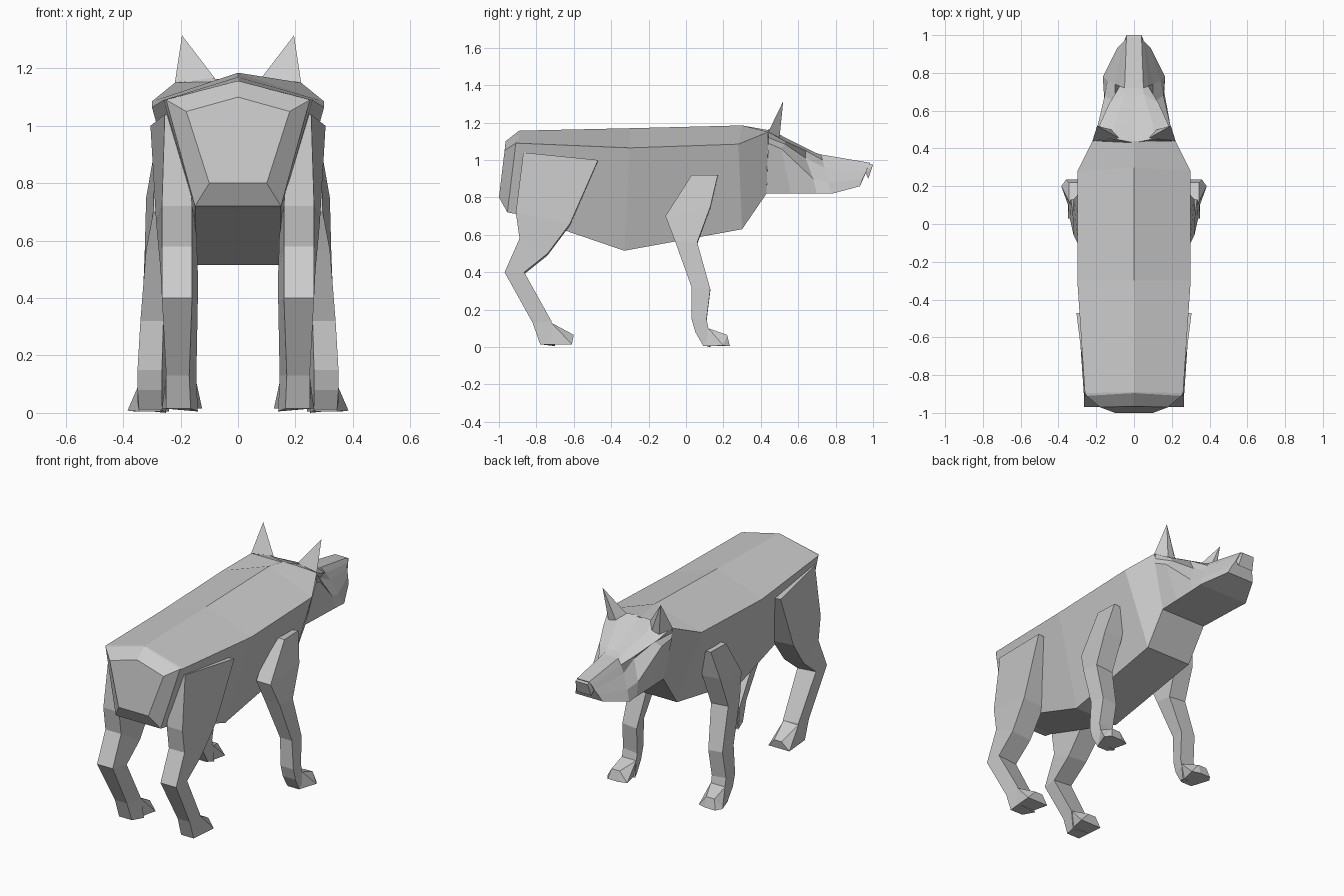
import bpy, bmesh

if "Cube" in bpy.data.objects:
    bpy.data.objects.remove(bpy.data.objects["Cube"], do_unlink=True)

grey = bpy.data.materials.new("plain grey")
grey.use_nodes = True
grey.diffuse_color = (0.6, 0.6, 0.6, 1)
grey.node_tree.nodes["Principled BSDF"].inputs["Base Color"].default_value = (0.6, 0.6, 0.6, 1)


def finish(name, bm):
    bmesh.ops.recalc_face_normals(bm, faces=bm.faces)
    mesh = bpy.data.meshes.new(name)
    bm.to_mesh(mesh)
    bm.free()
    mesh.materials.append(grey)
    obj = bpy.data.objects.new(name, mesh)
    bpy.context.collection.objects.link(obj)
    return obj


def loft(name, rings):
    """Skin closed rings of equal length and cap both ends."""
    bm = bmesh.new()
    vs = [[bm.verts.new(p) for p in r] for r in rings]
    n = len(vs[0])
    for a, b in zip(vs, vs[1:]):
        for i in range(n):
            j = (i + 1) % n
            bm.faces.new((a[i], a[j], b[j], b[i]))
    bm.faces.new(vs[0])
    bm.faces.new(vs[-1])
    return finish(name, bm)


def hull(name, pts, side=1):
    bm = bmesh.new()
    for x, y, z in pts:
        bm.verts.new((x * side, y, z))
    res = bmesh.ops.convex_hull(bm, input=bm.verts)
    bmesh.ops.delete(bm, geom=[v for v in res["geom_interior"] if isinstance(v, bmesh.types.BMVert)],
                     context="VERTS")
    return finish(name, bm)


def whole(half):
    """Half section from top centre to lower side, mirrored into a full ring."""
    return half + [(-x, y, z) for x, y, z in reversed(half[1:])]


# Trunk: rump cap, hips, belly, chest, neck
loft("body", [whole(r) for r in (
    [(0, -0.965, 1.10), (0.18, -0.97, 1.05), (0.10, -1.0, 0.80)],
    [(0, -0.895, 1.155), (0.25, -0.91, 1.09), (0.15, -0.955, 0.72)],
    [(0, -0.89, 1.157), (0.26, -0.895, 1.09), (0.15, -0.90, 0.71)],
    [(0, -0.30, 1.17), (0.30, -0.30, 1.065), (0.145, -0.33, 0.515)],
    [(0, 0.30, 1.185), (0.30, 0.28, 1.085), (0.15, 0.30, 0.63)],
    [(0, 0.44, 1.16), (0.22, 0.44, 1.15), (0.15, 0.43, 0.82)],
)])

# Head: top centre, top edge, brow, eye hollow, cheek, jaw
loft("head", [whole(r) for r in (
    [(0, 0.43, 1.16), (0.10, 0.45, 1.165), (0.21, 0.44, 1.15),
     (0.215, 0.44, 1.12), (0.215, 0.44, 1.09), (0.15, 0.43, 0.82)],
    [(0, 0.53, 1.12), (0.10, 0.53, 1.12), (0.18, 0.53, 1.10),
     (0.16, 0.53, 1.085), (0.195, 0.51, 1.06), (0.155, 0.56, 0.82)],
    [(0, 0.67, 1.045), (0.05, 0.69, 1.04), (0.13, 0.64, 1.05),
     (0.10, 0.64, 1.01), (0.155, 0.68, 0.90), (0.16, 0.70, 0.82)],
    [(0, 0.72, 1.03), (0.05, 0.72, 1.03), (0.075, 0.73, 1.00),
     (0.10, 0.74, 0.96), (0.14, 0.76, 0.88), (0.165, 0.78, 0.82)],
    [(0, 0.985, 0.985), (0.04, 0.985, 0.985), (0.05, 0.97, 0.96),
     (0.06, 0.96, 0.93), (0.075, 0.945, 0.90), (0.09, 0.93, 0.86)],
)])

# Nose wedge
hull("nose", [(s * x, y, z) for s in (1, -1) for x, y, z in (
    (0.04, 0.96, 0.985), (0.04, 1.0, 0.975), (0.055, 0.96, 0.93), (0.05, 0.975, 0.90))])

# Leg rings: back z, back y, front z, front y, back inner/outer x, front inner/outer x
FRONT_LEG = (
    (0.92, 0.03, 0.92, 0.17, 0.20, 0.29, 0.20, 0.285),
    (0.70, -0.11, 0.75, 0.13, 0.20, 0.295, 0.20, 0.32),
    (0.57, -0.06, 0.56, 0.06, 0.22, 0.32, 0.21, 0.325),
    (0.32, 0.03, 0.31, 0.13, 0.26, 0.34, 0.24, 0.335),
    (0.15, 0.03, 0.15, 0.11, 0.265, 0.35, 0.25, 0.345),
    (0.08, 0.05, 0.10, 0.12, 0.265, 0.35, 0.25, 0.345),
    (0.01, 0.09, 0.01, 0.13, 0.265, 0.345, 0.25, 0.35),
)
HIND_LEG = (
    (1.04, -0.87, 1.00, -0.47, 0.18, 0.255, 0.20, 0.305),
    (0.72, -0.91, 0.66, -0.62, 0.16, 0.265, 0.145, 0.285),
    (0.58, -0.89, 0.50, -0.74, 0.16, 0.265, 0.14, 0.27),
    (0.40, -0.97, 0.40, -0.865, 0.16, 0.265, 0.14, 0.265),
    (0.13, -0.82, 0.14, -0.72, 0.17, 0.25, 0.145, 0.25),
    (0.015, -0.78, 0.015, -0.70, 0.165, 0.25, 0.14, 0.255),
)
FRONT_PAW = [(0.27, 0.09, 0.005), (0.345, 0.09, 0.005), (0.24, 0.22, 0.005), (0.385, 0.20, 0.008),
             (0.36, 0.235, 0.005), (0.29, 0.235, 0.005), (0.25, 0.12, 0.10), (0.345, 0.12, 0.10),
             (0.29, 0.22, 0.065), (0.345, 0.22, 0.065)]
HIND_PAW = [(0.165, -0.78, 0.015), (0.25, -0.78, 0.015), (0.125, -0.61, 0.015), (0.265, -0.61, 0.015),
            (0.15, -0.72, 0.13), (0.25, -0.72, 0.13), (0.17, -0.60, 0.065), (0.22, -0.60, 0.065)]
# Ear: outer base, inner base, front base, tip
EAR = [(0.22, 0.44, 1.15), (0.08, 0.455, 1.165), (0.17, 0.50, 1.12), (0.12, 0.50, 1.13),
       (0.195, 0.52, 1.315)]

for label, s in (("left", 1), ("right", -1)):
    for kind, rows in (("front", FRONT_LEG), ("hind", HIND_LEG)):
        loft(f"{label}_{kind}_leg", [
            [(s * bo, yb, zb), (s * fo, yf, zf), (s * fi, yf, zf - 0.01), (s * bi, yb, zb)]
            for zb, yb, zf, yf, bi, bo, fi, fo in rows])
    hull(f"{label}_front_paw", FRONT_PAW, s)
    hull(f"{label}_hind_paw", HIND_PAW, s)
    hull(f"{label}_ear", EAR, s)
